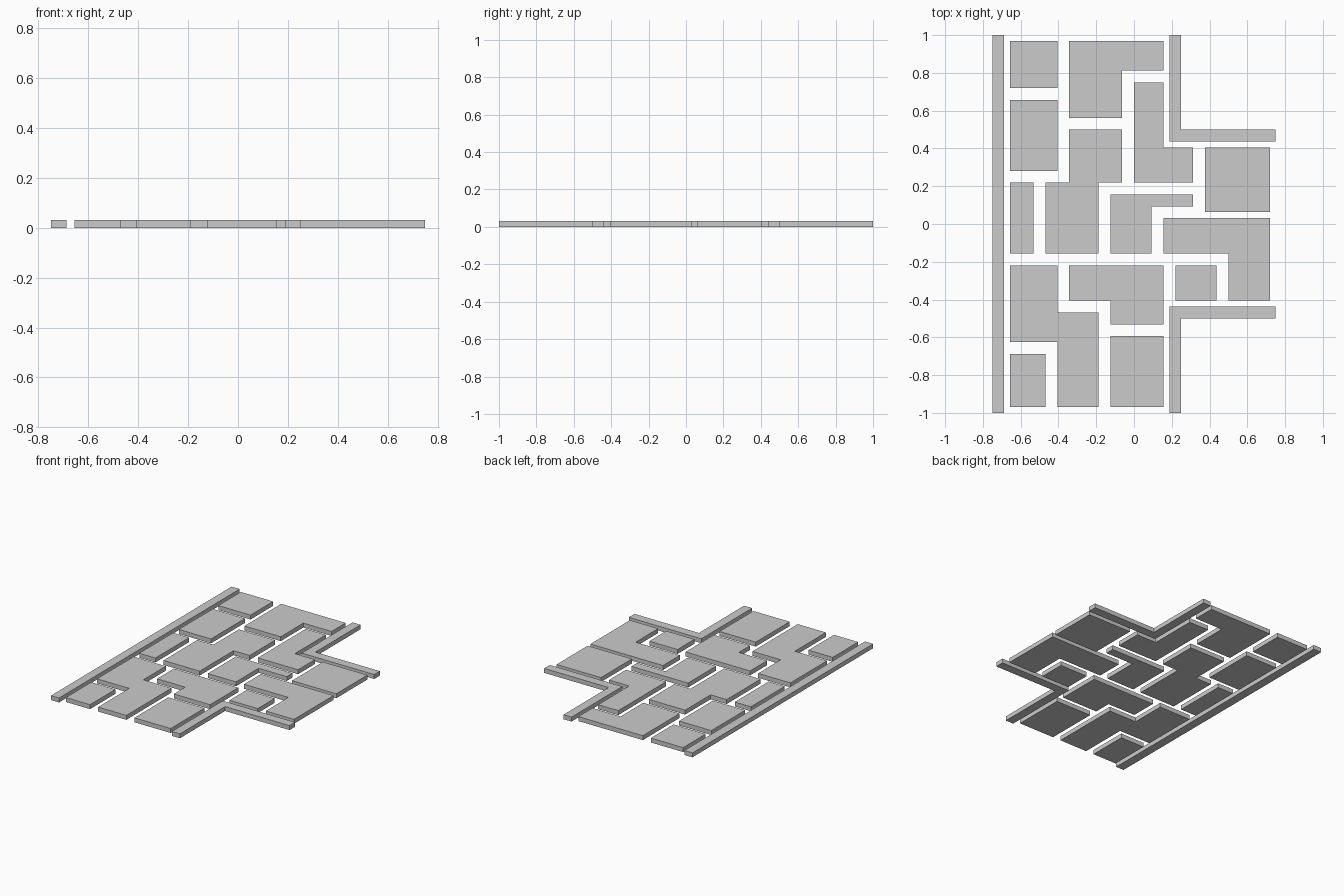
import bpy, bmesh

if "Cube" in bpy.data.objects:
    bpy.data.objects.remove(bpy.data.objects["Cube"])

U = 1 / 32          # layout grid unit; every piece is one unit thick


def slab(name, outline):
    """Extrude a flat outline (in grid units) up from the ground."""
    bm = bmesh.new()
    face = bm.faces.new([bm.verts.new((x * U, y * U, 0)) for x, y in outline])
    ext = bmesh.ops.extrude_face_region(bm, geom=[face], use_keep_orig=True)
    top = [g for g in ext["geom"] if isinstance(g, bmesh.types.BMVert)]
    bmesh.ops.translate(bm, vec=(0, 0, U), verts=top)
    bmesh.ops.recalc_face_normals(bm, faces=bm.faces)
    mesh = bpy.data.meshes.new(name)
    bm.to_mesh(mesh)
    bm.free()
    obj = bpy.data.objects.new(name, mesh)
    bpy.context.collection.objects.link(obj)
    return obj


def rect(x0, y0, x1, y1):
    return [(x0, y0), (x1, y0), (x1, y1), (x0, y1)]


# Kerbs: straight one on the left, two mirrored corners on the right
slab("left_kerb", rect(-24, -32, -22, 32))
corner = [(6, 32), (8, 32), (8, 16), (24, 16), (24, 14), (6, 14)]
slab("back_corner_kerb", corner)
slab("front_corner_kerb", [(x, -y) for x, y in corner])

# Rectangular paving stones
stones = [
    (-21, 23, -13, 31), (-21, 9, -13, 21), (-21, -5, -17, 7),
    (12, 2, 23, 13), (7, -13, 14, -7),
    (-21, -31, -15, -22), (-4, -31, 5, -19),
]
for i, r in enumerate(stones, 1):
    slab(f"square_stone_{i}", rect(*r))

# L-shaped stones: full rectangle with one corner notched out
# (notch corner x, y; inner corner x, y; opposite corner x, y)
l_stones = [
    (5, 18, -2, 26, -11, 31),
    (10, 24, 5, 13, 0, 7),
    (10, -5, 3, 3, -4, 5),
    (5, -13, 16, -5, 23, 1),
    (-11, -17, -4, -13, 5, -7),
]
for i, (nx, ny, ix, iy, ox, oy) in enumerate(l_stones, 1):
    slab(f"l_stone_{i}",
         [(ox, oy), (nx, oy), (nx, iy), (ix, iy), (ix, ny), (ox, ny)])

# Stepped stones
slab("stepped_stone_middle",
     [(-11, 16), (-2, 16), (-2, 7), (-6, 7), (-6, -5), (-15, -5), (-15, 7), (-11, 7)])
slab("stepped_stone_front",
     [(-21, -7), (-13, -7), (-13, -15), (-6, -15), (-6, -31), (-13, -31), (-13, -20), (-21, -20)])
